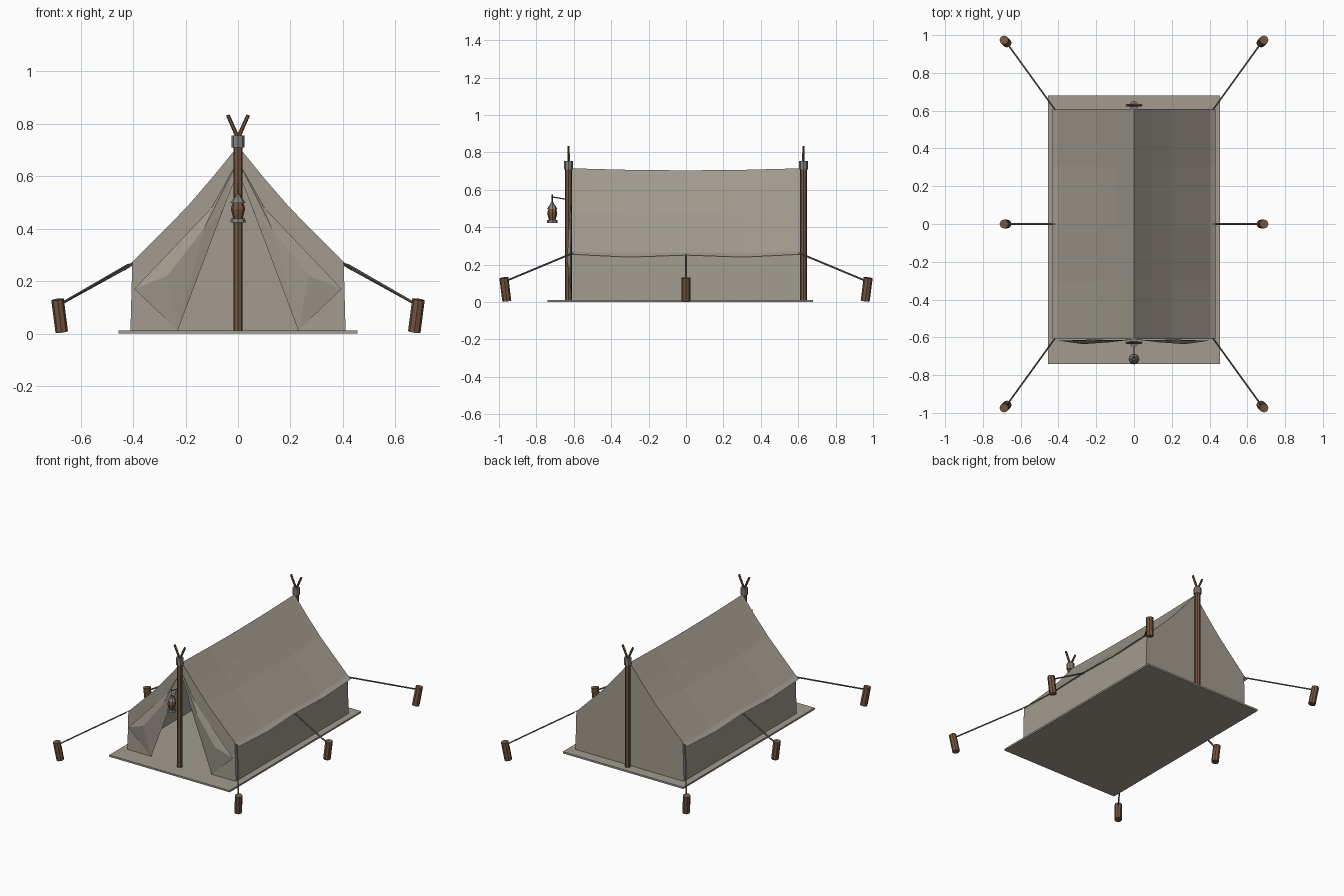
import bpy, bmesh
from mathutils import Vector

if "Cube" in bpy.data.objects:
    bpy.data.objects.remove(bpy.data.objects["Cube"])


def material(name, r, g, b):
    m = bpy.data.materials.new(name)
    m.use_nodes = True
    m.diffuse_color = (r, g, b, 1)
    m.node_tree.nodes["Principled BSDF"].inputs["Base Color"].default_value = (r, g, b, 1)
    return m


canvas = material("canvas", 0.36, 0.33, 0.275)
wood = material("wood", 0.18, 0.095, 0.052)
metal = material("lashing grey", 0.24, 0.225, 0.21)
rope = material("rope", 0.17, 0.16, 0.145)
iron = material("dark iron", 0.09, 0.085, 0.08)


def finish(name, bm, mat):
    me = bpy.data.meshes.new(name)
    bm.to_mesh(me)
    bm.free()
    me.materials.append(mat)
    ob = bpy.data.objects.new(name, me)
    bpy.context.collection.objects.link(ob)
    return ob


def rod(name, a, b, r1, mat, r2=None, sides=8):
    """Tapered cylinder from point a to point b."""
    a, b = Vector(a), Vector(b)
    bm = bmesh.new()
    bmesh.ops.create_cone(bm, cap_ends=True, segments=sides, radius1=r1,
                          radius2=r1 if r2 is None else r2, depth=(b - a).length)
    mat4 = (b - a).to_track_quat("Z", "Y").to_matrix().to_4x4()
    mat4.translation = (a + b) / 2
    bm.transform(mat4)
    return finish(name, bm, mat)


def sheet(name, verts, faces, mat, mirror=False):
    """Cloth panel from points; optionally mirrored across x."""
    bm = bmesh.new()
    for s in ((1, -1) if mirror else (1,)):
        vs = [bm.verts.new((x * s, y, z)) for x, y, z in verts]
        for f in faces:
            bm.faces.new([vs[i] for i in (f if s > 0 else f[::-1])])
    bmesh.ops.remove_doubles(bm, verts=bm.verts, dist=0.0005)
    return finish(name, bm, mat)


def grid_faces(rows, cols):
    return [(r * cols + c, r * cols + c + 1, (r + 1) * cols + c + 1, (r + 1) * cols + c)
            for r in range(rows - 1) for c in range(cols - 1)]


# Ground sheet
bm = bmesh.new()
bmesh.ops.create_cube(bm, size=1)
for v in bm.verts:
    v.co = (v.co.x * 0.91, v.co.y * 1.42 - 0.03, (v.co.z + 0.5) * 0.012)
finish("ground_sheet", bm, canvas)

# Roof: ridge sags, eaves scallop between the guy ropes
HALF = 0.608
stations = [(-1, 0, 0), (-0.5, 0.008, 0.015), (0, 0.011, 0.004), (0.5, 0.008, 0.015), (1, 0, 0)]
profile = [(0, 0.715), (0.095, 0.598), (0.195, 0.482), (0.403, 0.272), (0.432, 0.255)]
roof = []
for t, ridge_sag, eave_sag in stations:
    for i, (x, z) in enumerate(profile):
        k = i / (len(profile) - 1)
        roof.append((x, t * HALF, z - ridge_sag * (1 - k) - eave_sag * k))
sheet("roof", roof, grid_faces(len(stations), len(profile)), canvas, True)

# Side walls
walls = [p for t, _, e in stations for p in ((0.41, t * HALF, 0.012), (0.403, t * HALF, 0.268 - e * 0.7))]
sheet("side_walls", walls, grid_faces(len(stations), 2), canvas, True)

# Back gable, closed
edge = [(0.41, 0.012), (0.403, 0.272), (0.195, 0.482), (0.095, 0.598), (0, 0.715)]
sheet("back_wall", [(x, HALF, z) for x, z in edge] + [(0, HALF, 0.012)], [range(6)], canvas, True)

# Front gable with a pointed doorway
front = edge + [(0, 0.62), (0.065, 0.45), (0.23, 0.012)]
sheet("front_wall", [(x, -HALF, z) for x, z in front],
      [(4, 3, 6, 5), (3, 2, 6), (2, 1, 7, 6), (1, 0, 7)], canvas, True)

# Door flaps folded back over the front wall
flap = [(0.01, -0.612, 0.64), (0.1, -0.614, 0.48), (0.395, -0.618, 0.17), (0.23, -0.612, 0.012),
        (0.065, -0.614, 0.45), (0.27, -0.636, 0.22), (0.13, -0.626, 0.4)]
sheet("door_flaps", flap, [(0, 4, 6), (0, 6, 1), (1, 6, 5), (1, 5, 2), (2, 5, 3), (3, 5, 6), (3, 6, 4)],
      canvas, True)

# Forked poles with lashing
for end, y in (("front", -0.628), ("back", 0.628)):
    rod(end + "_pole", (0, y, 0.01), (0, y, 0.72), 0.018, wood)
    rod(end + "_lashing", (0, y, 0.71), (0, y, 0.755), 0.024, metal)
    for side, s in (("left", 1), ("right", -1)):
        rod(f"{end}_{side}_prong", (0, y, 0.745), (0.039 * s, y, 0.833), 0.008, wood, 0.007, 6)

# Stakes lean outward, each tied to the eave with a rope
for side, s in (("left", 1), ("right", -1)):
    for place, d in (("front", -1), ("middle", 0), ("back", 1)):
        base = (0.672 * s, 0.958 * d, 0.006)
        top = (0.688 * s, 0.974 * d, 0.13)
        rod(f"{place}_{side}_stake", base, top, 0.024, wood)
        rod(f"{place}_{side}_rope", (0.418 * s, 0.605 * d, 0.262 if d else 0.255),
            (0.676 * s, 0.962 * d, 0.113), 0.005, rope, sides=6)

# Lantern hanging from a hook on the front pole
LY = -0.715
rod("lantern_arm", (0, -0.63, 0.548), (0, LY, 0.562), 0.003, iron, sides=6)
rod("lantern_arm_tip", (0, LY, 0.553), (0, LY, 0.575), 0.003, iron, sides=6)
rod("lantern_hanger", (0, LY, 0.52), (0, LY, 0.56), 0.003, iron, sides=6)
parts = [("base", 0.424, 0.438, 0.029, 0.027, metal), ("lower_body", 0.438, 0.475, 0.018, 0.027, wood),
         ("upper_body", 0.475, 0.502, 0.027, 0.02, wood), ("cap", 0.498, 0.52, 0.028, 0.014, metal),
         ("finial", 0.52, 0.532, 0.012, 0.008, metal)]
for name, z0, z1, r1, r2, mat in parts:
    rod("lantern_" + name, (0, LY, z0), (0, LY, z1), r1, mat, r2)
